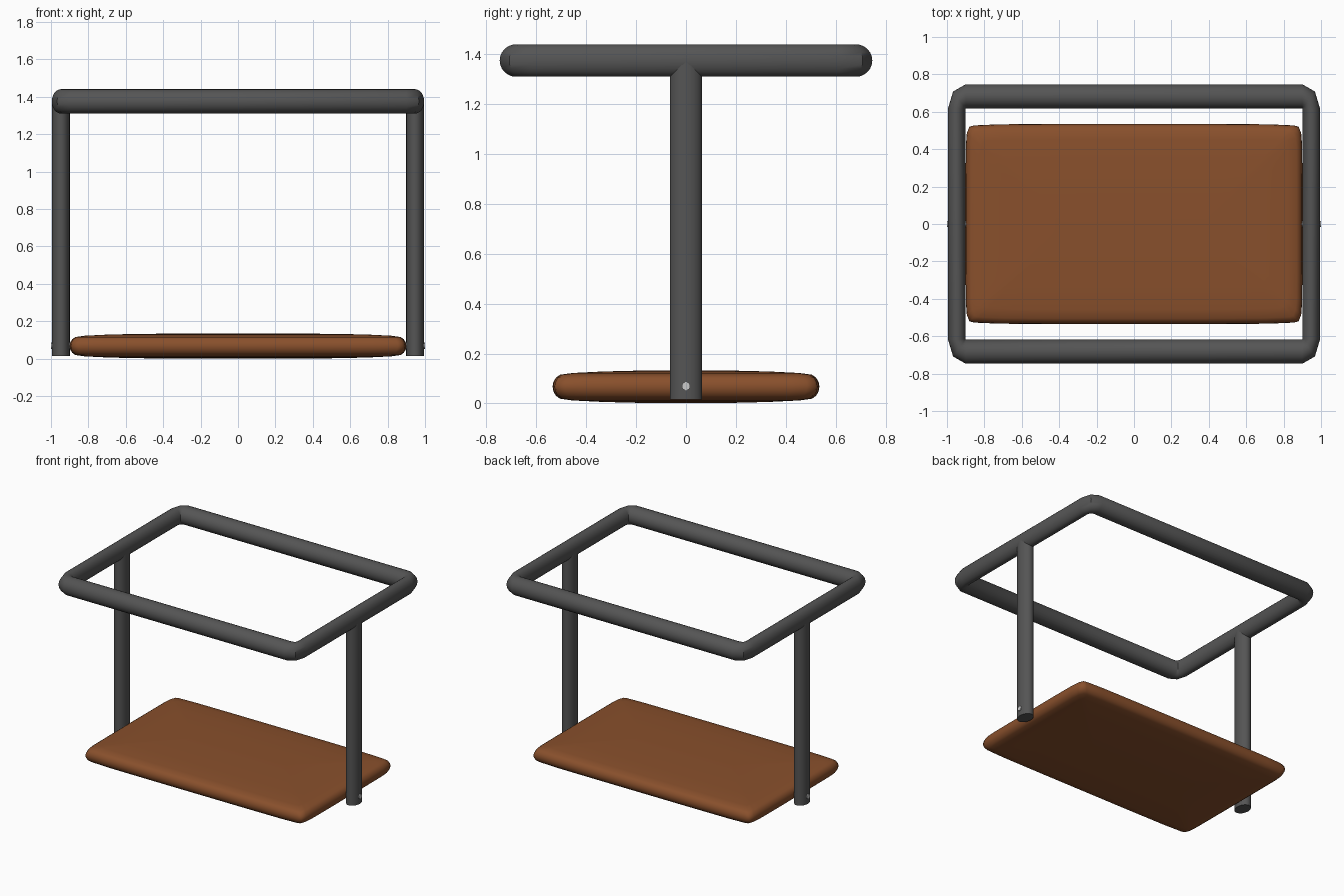
import bpy, bmesh
from math import sin, cos, pi, radians

if "Cube" in bpy.data.objects:
    bpy.data.objects.remove(bpy.data.objects["Cube"])

SQUEEZE = 0.73          # tubes are narrower across x
TUBE = 0.065


def material(name, rgb):
    m = bpy.data.materials.new(name)
    m.diffuse_color = (*rgb, 1)
    m.use_nodes = True
    m.node_tree.nodes["Principled BSDF"].inputs["Base Color"].default_value = m.diffuse_color
    return m


def finish(bm, name, mat=None, angle=40):
    bmesh.ops.recalc_face_normals(bm, faces=bm.faces)
    me = bpy.data.meshes.new(name)
    bm.to_mesh(me)
    bm.free()
    ob = bpy.data.objects.new(name, me)
    bpy.context.collection.objects.link(ob)
    if mat:
        me.materials.append(mat)
    bpy.ops.object.select_all(action='DESELECT')
    ob.select_set(True)
    bpy.context.view_layer.objects.active = ob
    bpy.ops.object.shade_smooth_by_angle(angle=radians(angle))
    return ob


def loft(rings, closed=False):
    bm = bmesh.new()
    loops = [[bm.verts.new(p) for p in r] for r in rings]
    n = len(loops[0])
    pairs = list(zip(loops, loops[1:]))
    if closed:
        pairs.append((loops[-1], loops[0]))
    for a, b in pairs:
        for i in range(n):
            j = (i + 1) % n
            bm.faces.new((a[i], a[j], b[j], b[i]))
    if not closed:
        bm.faces.new(loops[0])
        bm.faces.new(loops[-1])
    return bm


metal = material("dark_metal", (0.09, 0.09, 0.09))
wood = material("brown_seat", (0.25, 0.08, 0.025))

# Top tube frame: bent rectangle with faceted outer corners
px, py, bend, sides = 0.995 / SQUEEZE - 0.131, 0.747 - 0.131, 0.066, 24
rings = []
for q, (sx, sy) in enumerate([(1, 1), (-1, 1), (-1, -1), (1, -1)]):
    for k in range(3):
        a = q * pi / 2 + k * pi / 4
        ring = []
        for i in range(sides):
            t = 2 * pi * i / sides
            d = bend + TUBE * cos(t)
            ring.append(((sx * px + d * cos(a)) * SQUEEZE,
                         sy * py + d * sin(a), 1.375 + TUBE * sin(t)))
        rings.append(ring)
finish(loft(rings, closed=True), "top_frame", metal)

# Legs and the pins that hold the seat
for side, s in (("left", -1), ("right", 1)):
    leg = [[(s * 0.947 + TUBE * SQUEEZE * cos(2 * pi * i / 24),
             TUBE * sin(2 * pi * i / 24), z) for i in range(24)]
           for z in (0.015, 1.375)]
    finish(loft(leg), side + "_leg", metal)
    pin = [[(s * x, 0.017 * cos(2 * pi * i / 16), 0.069 + 0.017 * sin(2 * pi * i / 16))
            for i in range(16)] for x in (0.87, 1.0)]
    finish(loft(pin), side + "_pin")

# Seat: softly bulging slab with rounded rim
quarter = [(0.9, 0), (0.9, 0.25), (0.899, 0.42), (0.894, 0.485), (0.88, 0.52),
           (0.855, 0.527), (0.72, 0.533), (0.4, 0.535), (0, 0.535)]
half = quarter + [(-x, y) for x, y in quarter[-2::-1]]
outline = half + [(x, -y) for x, y in half[-2:0:-1]]
rim = [(0, 0), (0.003, 0.018), (0.013, 0.036), (0.03, 0.048), (0.08, 0.055),
       (0.2, 0.061), (0.36, 0.065), (0.5, 0.066)]
layers = [(d, -z) for d, z in rim[:0:-1]] + rim
seat = [[(x * (0.9 - d) / 0.9, y * (0.535 - d) / 0.535, 0.067 + z) for x, y in outline]
        for d, z in layers]
finish(loft(seat), "seat", wood, 60)
